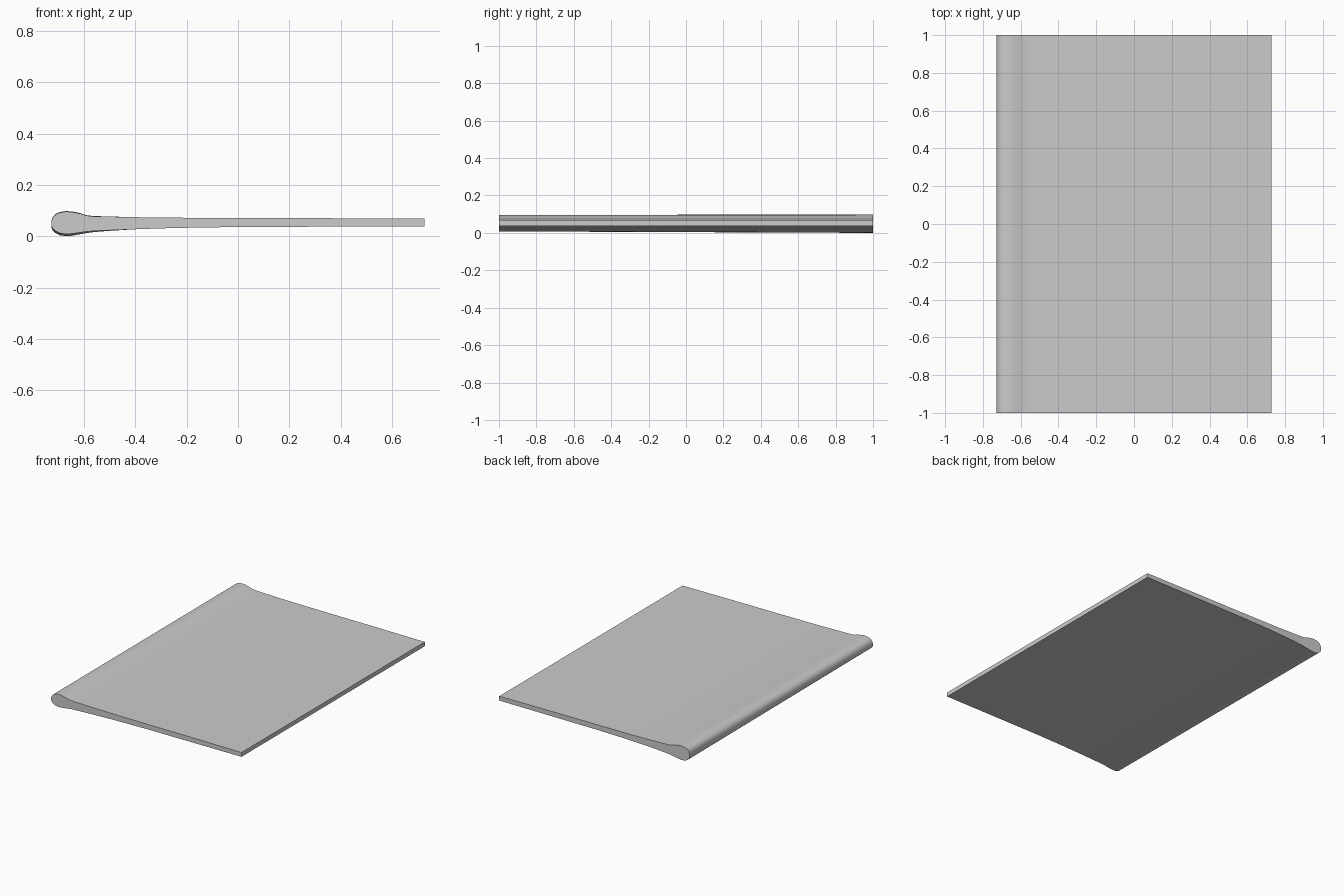
import bpy, bmesh

if "Cube" in bpy.data.objects:
    bpy.data.objects.remove(bpy.data.objects["Cube"])

# Cross-section stations: x, bottom z, top z
STATIONS = [
    (-0.727, 0.036, 0.060), (-0.722, 0.026, 0.074), (-0.711, 0.016, 0.086),
    (-0.695, 0.008, 0.093), (-0.67, 0.004, 0.097), (-0.645, 0.006, 0.095),
    (-0.615, 0.011, 0.089), (-0.59, 0.015, 0.081), (-0.565, 0.018, 0.078),
    (-0.50, 0.022, 0.0765), (-0.40, 0.027, 0.074), (-0.25, 0.032, 0.072),
    (0.0, 0.036, 0.071), (0.35, 0.037, 0.070), (0.727, 0.038, 0.068),
]


def section_z(x, bottom, top, y):
    # The spine bulge sags slightly towards the back
    weight = max(0.0, min(1.0, (-0.45 - x) / 0.2))
    return bottom - 0.004 * y * weight, top + 0.001 * y * weight


def smooth(obj, angle=0.6):
    bpy.ops.object.select_all(action='DESELECT')
    obj.select_set(True)
    bpy.context.view_layer.objects.active = obj
    bpy.ops.object.shade_smooth_by_angle(angle=angle)


# Leaf with rounded thick spine
bm = bmesh.new()
rows = []
for x, bottom, top in STATIONS:
    ring = []
    for y in (-1, 1):
        lo, hi = section_z(x, bottom, top, y)
        ring.append((bm.verts.new((x, y, lo)), bm.verts.new((x, y, hi))))
    rows.append(ring)
for (a, b), (c, d) in zip(rows, rows[1:]):
    bm.faces.new((a[1], c[1], d[1], b[1]))
    bm.faces.new((a[0], b[0], d[0], c[0]))
    bm.faces.new((a[0], c[0], c[1], a[1]))
    bm.faces.new((b[0], b[1], d[1], d[0]))
for a, b in (rows[0], rows[-1]):
    bm.faces.new((a[0], a[1], b[1], b[0]))
bmesh.ops.recalc_face_normals(bm, faces=bm.faces)
mesh = bpy.data.meshes.new("bound_pages")
bm.to_mesh(mesh)
bm.free()
pages = bpy.data.objects.new("bound_pages", mesh)
bpy.context.collection.objects.link(pages)
smooth(pages)

# Narrow seam where the spine meets the leaf at the front end
bpy.ops.mesh.primitive_cube_add(size=1, location=(-0.631, -0.999, 0.055))
seam = bpy.context.object
seam.name = "spine_seam"
seam.scale = (0.003, 0.004, 0.066)
